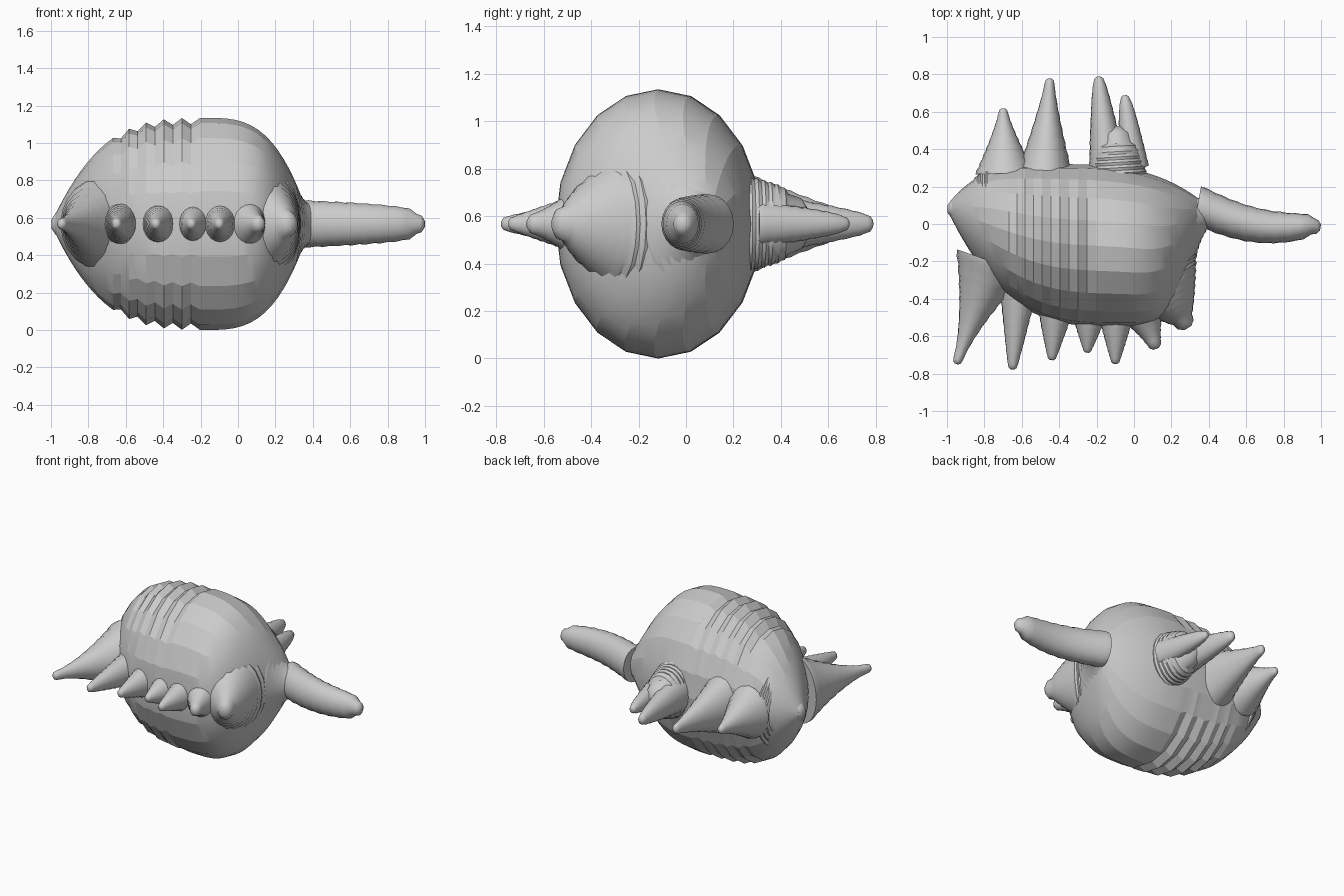
import bpy, bmesh, math
from mathutils import Vector

cube = bpy.data.objects.get("Cube")
if cube:
    bpy.data.objects.remove(cube, do_unlink=True)

MIDDLE = 0.567  # height of the symmetry plane

grey = bpy.data.materials.new("stone grey")
grey.use_nodes = True
colour = (0.6, 0.6, 0.6, 1)
grey.diffuse_color = colour
grey.node_tree.nodes["Principled BSDF"].inputs["Base Color"].default_value = colour


def oval(centre, across, width, height, sides):
    """Ring of points around a centre, upright along the across direction."""
    ring = []
    for i in range(sides):
        turn = math.tau * (i / sides + 0.25)
        ring.append(centre + across * width * math.cos(turn)
                    + Vector((0, 0, height * math.sin(turn))))
    return ring


def loft(name, rings, smooth_angle):
    """Skin a list of equal rings and close both ends."""
    bm = bmesh.new()
    loops = [[bm.verts.new(point) for point in ring] for ring in rings]
    for a, b in zip(loops, loops[1:]):
        for i in range(len(a)):
            bm.faces.new((a[i - 1], a[i], b[i], b[i - 1]))
    bm.faces.new(loops[0])
    bm.faces.new(loops[-1])
    bmesh.ops.recalc_face_normals(bm, faces=bm.faces)
    mesh = bpy.data.meshes.new(name)
    bm.to_mesh(mesh)
    bm.free()
    mesh.materials.append(grey)
    obj = bpy.data.objects.new(name, mesh)
    bpy.context.collection.objects.link(obj)
    bpy.ops.object.select_all(action="DESELECT")
    obj.select_set(True)
    bpy.context.view_layer.objects.active = obj
    bpy.ops.object.shade_smooth_by_angle(angle=math.radians(smooth_angle))


def spike(name, base, tip, wide, thin=0.026, flare=1.2, tall=1.2, sag=0.0, steps=16):
    """Round-tipped spike in the middle plane, ridged like a stack of rings."""
    start, end = Vector((*base, MIDDLE)), Vector((*tip, MIDDLE))
    along = (end - start).normalized()
    across = Vector((-along.y, along.x, 0))
    end -= along * thin
    rings = []
    for k in range(steps + 1):
        s = k / steps
        centre = start.lerp(end, s)
        centre.y -= sag * math.sin(math.pi * s)
        radius = thin + (wide - thin) * (1 - s) ** flare
        radius *= 1.02 if k % 2 else 0.98
        rings.append(oval(centre, across, radius, radius * tall, sides=20))
    # rounded tip
    for bend in (0.6, 1.2):
        radius = thin * math.cos(bend)
        centre = end + along * thin * math.sin(bend)
        rings.append(oval(centre, across, radius, radius * tall, sides=20))
    loft(name, rings, smooth_angle=40)


def dome(x, peak, left, right=0.39):
    """Broad hump along x: one at the peak, zero at the two ends."""
    u = (x - peak) / (left - peak if x < peak else right - peak)
    return 1 - u ** 3.2


def front_edge(x):
    return 0.08 - 0.63 * dome(x, peak=-0.05, left=-1)


def back_edge(x):
    return 0.1 + 0.22 * dome(x, peak=-0.45, left=-1)


# Body: one lofted lump, with sharp folds pinched into the tall part
body_rings = []
count = 44
for k in range(count + 1):
    x = -0.3 - 0.68 * math.cos(math.pi * k / count)
    height = MIDDLE * dome(x, peak=-0.18, left=-1)
    if k % 2 and -0.7 < x < -0.2:
        height *= 0.94
    front, back = front_edge(x), back_edge(x)
    centre = Vector((x, (front + back) / 2, MIDDLE))
    body_rings.append(oval(centre, Vector((0, 1, 0)), (back - front) / 2, height, sides=20))
loft("body", body_rings, smooth_angle=14)

# Long arm on the left end, growing from a flared root
spike("arm_root", base=(0.26, 0.02), tip=(0.48, 0.1), wide=0.21, thin=0.07, flare=1.8, tall=1.3)
spike("arm", base=(0.34, 0.1), tip=(1, -0.02), wide=0.105, thin=0.045, flare=0.35, sag=0.05)

# Blunt nose on the right end
spike("nose", base=(-0.78, 0.08), tip=(-1, 0.08), wide=0.24, thin=0.06, flare=0.9)

# Spikes along the back
spike("back_outer_spike", base=(-0.69, 0.27), tip=(-0.7, 0.62), wide=0.16)
spike("back_long_spike", base=(-0.48, 0.2), tip=(-0.45, 0.78), wide=0.17, tall=1.4)
spike("back_shared_base", base=(-0.08, 0.2), tip=(-0.1, 0.53), wide=0.16, thin=0.1,
      flare=0.5, tall=1.3)
spike("back_tall_spike", base=(-0.14, 0.3), tip=(-0.19, 0.79), wide=0.1, thin=0.03,
      flare=0.8, tall=1.3)
spike("back_short_spike", base=(0, 0.3), tip=(-0.05, 0.69), wide=0.08, flare=0.7)

# Plain spikes in the front row, rooted just inside the body's front edge
tips = {"second": (-0.65, -0.78), "third": (-0.44, -0.73),
        "fourth": (-0.25, -0.69), "fifth": (-0.1, -0.75)}
for order, tip in tips.items():
    root = tip[0] * 0.95
    spike("front_" + order + "_spike", base=(root, front_edge(root) + 0.08), tip=tip,
          wide=0.1, flare=0.95)

# Broad spikes at the two ends of the front row
spike("front_first_spike", base=(-0.76, -0.2), tip=(-0.95, -0.75), wide=0.2, flare=1.5)
spike("front_sixth_spike", base=(0.02, -0.4), tip=(0.12, -0.67), wide=0.16, thin=0.04)
spike("front_last_spike", base=(0.12, -0.28), tip=(0.29, -0.56), wide=0.25, thin=0.06,
      flare=0.9, tall=1.3)
